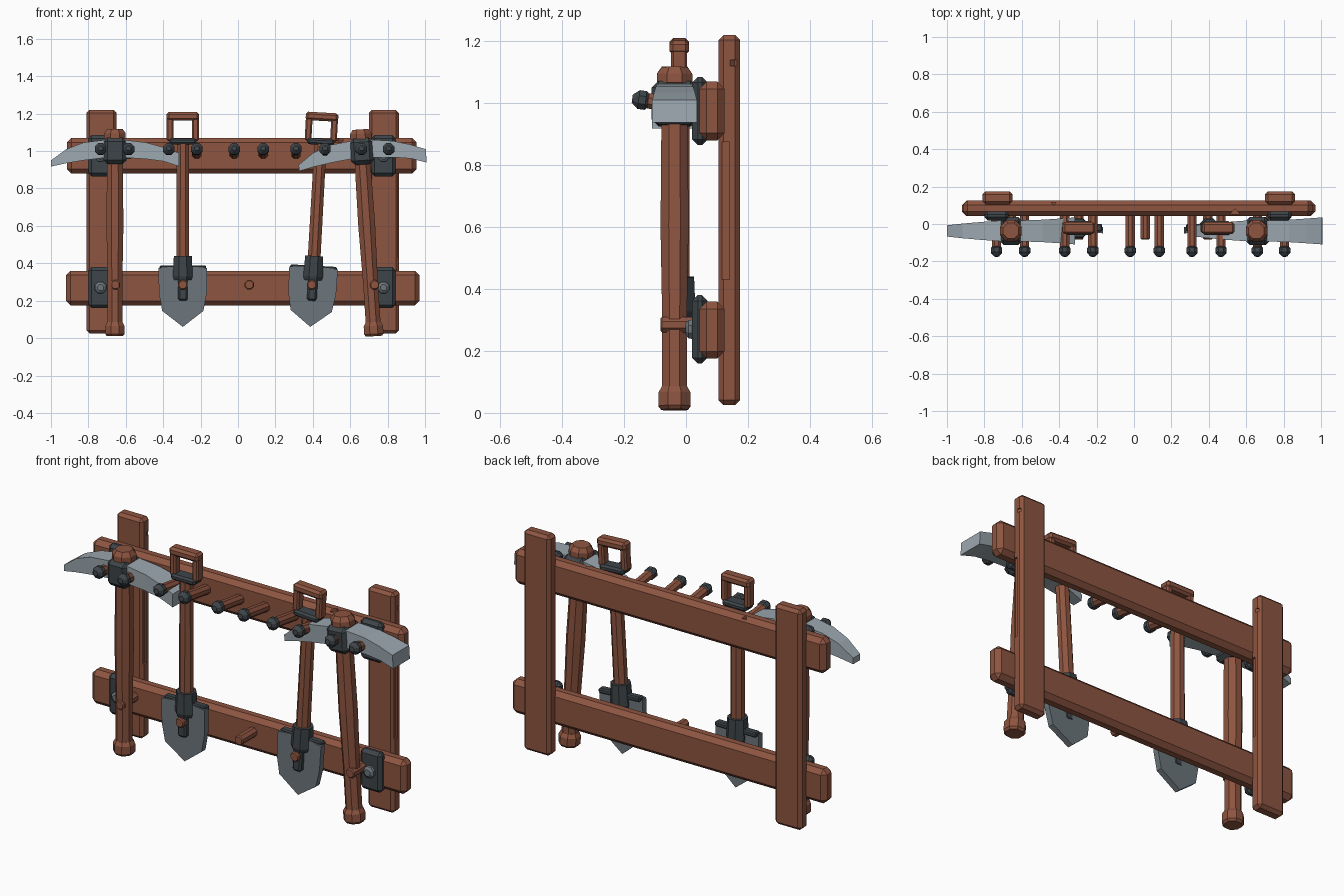
import bpy, bmesh, math
from mathutils import Matrix, Vector

cube = bpy.data.objects.get("Cube")
if cube:
    bpy.data.objects.remove(cube)


def material(name, rgb):
    m = bpy.data.materials.new(name)
    m.use_nodes = True
    m.diffuse_color = (*rgb, 1)
    m.node_tree.nodes["Principled BSDF"].inputs["Base Color"].default_value = (*rgb, 1)
    return m


wood = material("brown wood", (0.27, 0.09, 0.052))
iron = material("dark iron", (0.047, 0.058, 0.066))
shovel_steel = material("shovel steel", (0.15, 0.18, 0.20))
pick_steel = material("pick steel", (0.33, 0.39, 0.43))
UP = Matrix.Identity(4)


def finish(bm, name, mat, place=UP):
    bm.transform(place)
    bmesh.ops.recalc_face_normals(bm, faces=bm.faces)
    mesh = bpy.data.meshes.new(name)
    bm.to_mesh(mesh)
    bm.free()
    mesh.materials.append(mat)
    ob = bpy.data.objects.new(name, mesh)
    bpy.context.collection.objects.link(ob)
    return ob


def box(name, lo, hi, mat, bevel=0.015, place=UP):
    bm = bmesh.new()
    bmesh.ops.create_cube(bm, size=1)
    lo, hi = Vector(lo), Vector(hi)
    for v in bm.verts:
        v.co = (lo + hi) / 2 + v.co * (hi - lo)
    if bevel:
        bmesh.ops.bevel(bm, geom=bm.edges[:], offset=bevel, segments=1, affect='EDGES')
    return finish(bm, name, mat, place)


def loft(name, rings, mat, place=UP):
    """Skin a list of equal-length point rings and cap both ends."""
    bm = bmesh.new()
    rows = [[bm.verts.new(p) for p in ring] for ring in rings]
    n = len(rows[0])
    for a, b in zip(rows, rows[1:]):
        for i in range(n):
            j = (i + 1) % n
            bm.faces.new((a[i], a[j], b[j], b[i]))
    bm.faces.new(rows[0])
    bm.faces.new(rows[-1])
    return finish(bm, name, mat, place)


def turned(name, profile, mat, place=UP, sides=8, y=0.0):
    """Faceted upright rod from (height, radius) pairs."""
    angles = [math.tau * (i + 0.5) / sides for i in range(sides)]
    rings = [[(r * math.cos(a), y + r * math.sin(a), z) for a in angles] for z, r in profile]
    return loft(name, rings, mat, place)


def cut(target, lo, hi, turn=0.0):
    """Carve a small nick from a beam, then drop the cutter."""
    centre = (Vector(lo) + Vector(hi)) / 2
    half = (Vector(hi) - Vector(lo)) / 2
    place = Matrix.Translation(centre) @ Matrix.Rotation(turn, 4, 'Z')
    cutter = box("nick_cutter", -half, half, wood, 0, place)
    mod = target.modifiers.new("nick", 'BOOLEAN')
    mod.operation, mod.object, mod.solver = 'DIFFERENCE', cutter, 'EXACT'
    bpy.context.view_layer.update()
    graph = bpy.context.evaluated_depsgraph_get()
    mesh = bpy.data.meshes.new_from_object(target.evaluated_get(graph))
    target.modifiers.clear()
    target.data = mesh
    bpy.data.objects.remove(cutter)


# Frame: two posts and two rails
for side, x in (("right", -0.73), ("left", 0.78)):
    post = box(side + "_post", (x - 0.08, 0.105, 0.025), (x + 0.08, 0.175, 1.22), wood, 0.016)
    cut(post, (x + 0.07, 0.117, 0.43), (x + 0.1, 0.14, 0.875))
    cut(post, (x + 0.07, 0.148, 1.12), (x + 0.1, 0.17, 1.14), 0.78)

upper_rail = box("upper_rail", (-0.915, 0.043, 0.88), (0.955, 0.125, 1.07), wood, 0.024)
lower_rail = box("lower_rail", (-0.92, 0.043, 0.175), (0.97, 0.125, 0.36), wood, 0.024)
for x, y in ((-0.43, 0.125), (0.54, 0.055)):
    cut(upper_rail, (x - 0.018, y - 0.018, 1.055), (x + 0.018, y + 0.018, 1.1), math.pi / 4)

# Iron plates and bolts where rails cross posts
for side, x in (("right", -0.735), ("left", 0.778)):
    for level, z in (("lower", 0.27), ("upper", 0.975)):
        box(f"{level}_{side}_plate", (x - 0.065, 0.02, z - 0.11), (x + 0.065, 0.07, z + 0.11),
            iron, 0.018)
        turned(f"{level}_{side}_bolt", [(0, 0.034), (0.014, 0.032), (0.024, 0.018)], shovel_steel,
               Matrix.Translation((x, 0.022, z)) @ Matrix.Rotation(math.pi / 2, 4, 'X'))


# Hanging pegs
def peg(name, x, z, length, radius, tilt=0.0):
    place = Matrix.Translation((x, 0.06, z)) @ Matrix.Rotation(math.pi / 2 - tilt, 4, 'X')
    turned(name, [(0, radius), (length - 0.006, radius), (length, radius * 0.8)], wood, place)
    return place


for i, x in enumerate((-0.735, -0.585, -0.37, -0.22, -0.02, 0.135, 0.31, 0.465, 0.66, 0.805)):
    place = peg(f"upper_peg_{i}", x, 0.982, 0.19, 0.027, 0.14)
    turned(f"peg_knob_{i}", [(0.175, 0.016), (0.192, 0.033), (0.215, 0.033), (0.236, 0.014)],
           iron, place)
for i, x in enumerate((-0.655, -0.295, 0.06, 0.395, 0.73)):
    peg(f"lower_peg_{i}", x, 0.285, 0.143, 0.027)


# Pickaxes: local origin on the handle axis at ground level
def pickaxe(name, place):
    turned(name + "_handle", [(0.06, 0.043), (0.3, 0.043), (0.6, 0.049), (0.93, 0.046), (1.08, 0.04)],
           wood, place)
    turned(name + "_pommel", [(0.01, 0.046), (0.022, 0.056), (0.065, 0.056), (0.085, 0.044)],
           wood, place)
    turned(name + "_cap", [(1.065, 0.062), (1.095, 0.062), (1.118, 0.045)], wood, place)
    box(name + "_head", (-0.062, -0.074, 0.93), (0.062, 0.074, 1.072), iron, 0.022, place)
    # Pointed end toward -x, broad chisel end toward +x: x, bottom, top, half depth
    stations = [(-0.342, 0.917, 0.95, 0.03), (-0.26, 0.935, 1.01, 0.039),
                (-0.17, 0.95, 1.045, 0.047), (-0.05, 0.965, 1.06, 0.056),
                (0.05, 0.965, 1.06, 0.056), (0.17, 0.957, 1.045, 0.06),
                (0.26, 0.945, 1.02, 0.066), (0.342, 0.918, 0.99, 0.072)]
    loft(name + "_blade", [[(x, -d, b), (x, d, b), (x, d, t), (x, -d, t)]
                           for x, b, t, d in stations], pick_steel, place)


pickaxe("right_pickaxe", Matrix.Translation((-0.658, -0.037, 0)))
pickaxe("left_pickaxe", Matrix.Translation((0.728, -0.037, 0)) @ Matrix.Rotation(-0.066, 4, 'Y'))


# Shovels: local origin on the shaft axis at ground level
def shovel(name, place):
    turned(name + "_shaft", [(0.4, 0.037), (1.05, 0.035)], wood, place)
    turned(name + "_socket", [(0.31, 0.05), (0.33, 0.057), (0.44, 0.052)], iron, place)
    box(name + "_spine", (-0.026, -0.045, 0.2), (0.026, 0.01, 0.33), iron, 0.01, place)
    # Shield-shaped blade, slightly dished about its centre line
    outline = [(-0.13, 0.375), (0, 0.385), (0.13, 0.375), (0.128, 0.24), (0.11, 0.145),
               (0, 0.06), (-0.11, 0.145), (-0.128, 0.24)]
    loft(name + "_blade", [[(x, y - abs(x) * 0.1, z) for x, z in outline]
                           for y in (-0.015, 0.018)], shovel_steel, place)
    for s in (-1, 1):
        a, b = sorted((s * 0.03, s * 0.125))
        box(name + "_tread", (a, -0.018, 0.362), (b, 0.022, 0.388), iron, 0.006, place)
    # Open grip on an iron collar
    box(name + "_collar", (-0.073, -0.037, 1.035), (0.073, 0.037, 1.068), iron, 0.01, place)
    for s in (-1, 1):
        box(name + "_grip_side", (s * 0.068 - 0.018, -0.026, 1.055),
            (s * 0.068 + 0.018, 0.026, 1.19), wood, 0.008, place)
    box(name + "_grip_bar", (-0.087, -0.032, 1.163), (0.087, 0.032, 1.208), wood, 0.012, place)


shovel("right_shovel", Matrix.Translation((-0.295, -0.022, 0)))
shovel("left_shovel", Matrix.Translation((0.383, -0.022, 0)) @ Matrix.Rotation(0.056, 4, 'Y'))
